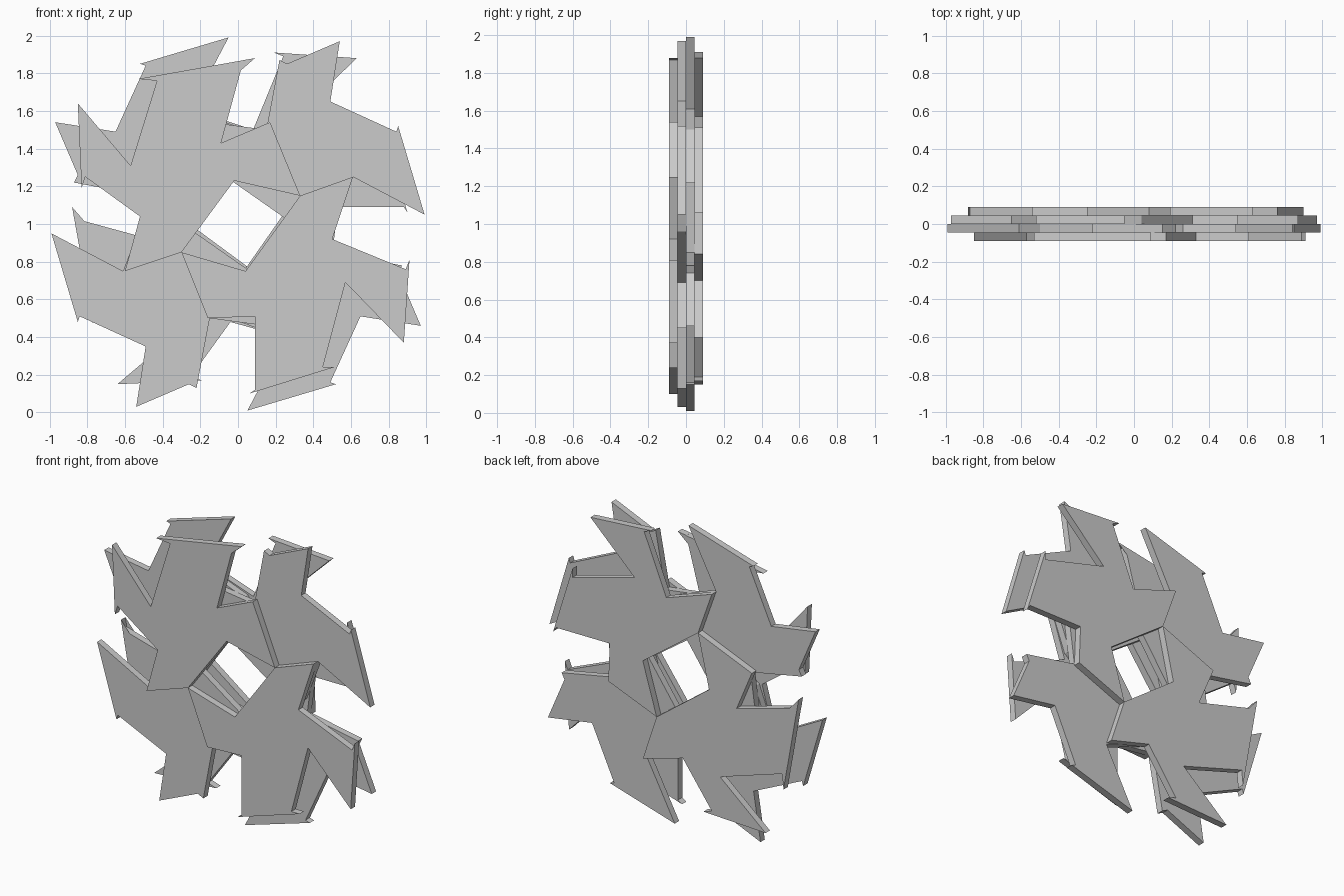
import bpy, bmesh

if "Cube" in bpy.data.objects:
    bpy.data.objects.remove(bpy.data.objects["Cube"])

def turn(pts, n):
    # quarter turns, counter-clockwise seen from the front
    for _ in range(n):
        pts = [(-z, x) for x, z in pts]
    return pts

def plate(name, pts, y0, y1):
    # extrude a front-view outline (relative to the hub) between two depths
    bm = bmesh.new()
    f = bm.faces.new([bm.verts.new((x, y0, z + 1)) for x, z in pts])
    ext = bmesh.ops.extrude_face_region(bm, geom=[f])
    bmesh.ops.translate(bm, vec=(0, y1 - y0, 0),
                        verts=[v for v in ext['geom'] if isinstance(v, bmesh.types.BMVert)])
    bmesh.ops.recalc_face_normals(bm, faces=bm.faces)
    me = bpy.data.meshes.new(name)
    bm.to_mesh(me)
    bm.free()
    bpy.context.collection.objects.link(bpy.data.objects.new(name, me))

# outer plates: upper-left and lower-right blades
upper = [(.09, .88), (-.53, .77), (-.43, .76), (-.57, .31), (-.85, .64), (-.83, .19),
         (-.81, .25), (-.52, .04), (-.6, -.25), (-.3, -.15), (-.02, .23), (.33, .15),
         (.17, .54), (-.09, .43), (.03, .87)]
lower = [(.06, -.9), (.51, -.76), (.45, -.76), (.57, -.31), (.88, -.63), (.91, -.19),
         (.89, -.24), (.5, -.08), (.61, .25), (.33, .15), (.04, -.25), (-.3, -.15),
         (-.16, -.5), (.09, -.49), (.09, -.88)]
# inner plates: upper-right blade
inner = [(.22, .87), (.26, .85), (.54, .97), (.49, .65), (.84, .49), (.85, .52), (.99, .05),
         (.61, .25), (.5, -.04), (.15, -.31), (.25, .03), (-.15, .31), (-.22, .55), (.15, .5)]

# front and back outer layers, a quarter turn apart
for side, n, y0, y1 in (("front", 0, -.09, -.045), ("back", 1, .045, .09)):
    plate(side + "_blade_a", turn(upper, n), y0, y1)
    plate(side + "_blade_b", turn(lower, n), y0, y1)

# two middle layers, a quarter turn apart
for side, n, y0, y1 in (("mid_front", 0, -.045, 0), ("mid_back", 1, 0, .045)):
    plate(side + "_blade_a", turn(inner, n), y0, y1)
    plate(side + "_blade_b", turn(inner, n + 2), y0, y1)
